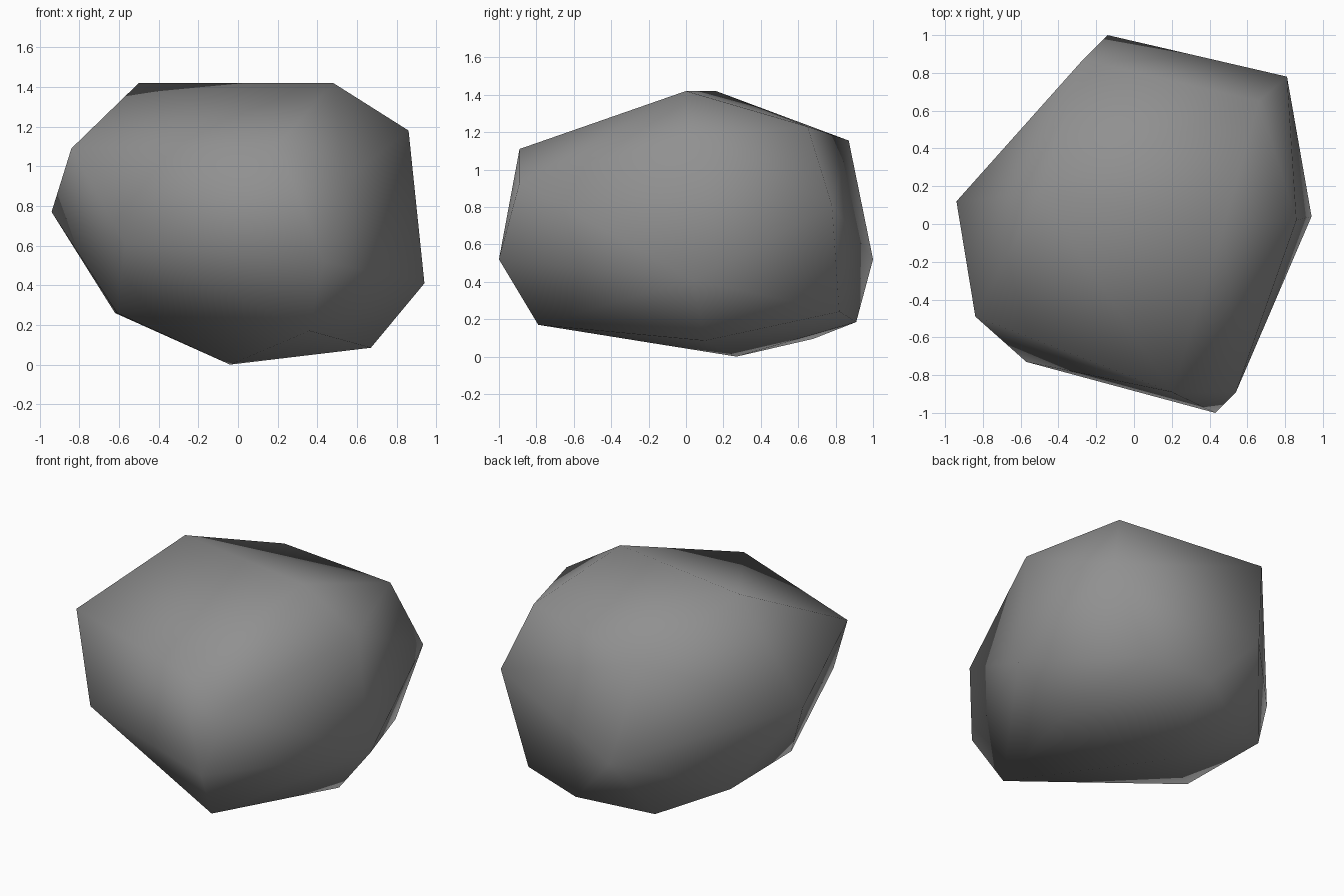
import bpy
import bmesh

# Remove only the default cube
default_cube = bpy.data.objects.get("Cube")
if default_cube:
    bpy.data.objects.remove(default_cube, do_unlink=True)


def make_material(name, color):
    material = bpy.data.materials.new(name)
    material.use_nodes = True
    material.diffuse_color = color
    shader = material.node_tree.nodes["Principled BSDF"]
    shader.inputs["Base Color"].default_value = color
    return material


def make_hull(name, corners, material):
    """Wrap a set of corner points in a convex, smooth shaded skin."""
    bm = bmesh.new()
    for corner in corners:
        bm.verts.new(corner)
    hull = bmesh.ops.convex_hull(bm, input=bm.verts[:])
    unused = [v for v in bm.verts if not v.link_faces]
    bmesh.ops.delete(bm, geom=unused, context="VERTS")
    bmesh.ops.recalc_face_normals(bm, faces=bm.faces[:])
    for face in bm.faces:
        face.smooth = True
    mesh = bpy.data.meshes.new(name)
    bm.to_mesh(mesh)
    bm.free()
    mesh.materials.append(material)
    obj = bpy.data.objects.new(name, mesh)
    bpy.context.collection.objects.link(obj)
    return obj


# Boulder corners, grouped by level
crown = [(-.5, .16, 1.42), (.48, 0, 1.42)]
shoulder = [(.86, .02, 1.18), (.66, .65, 1.23), (-.27, .87, 1.155),
            (-.84, -.49, 1.09), (.2, -.89, 1.11), (.54, -.89, .93)]
waist = [(.81, .78, .81), (-.14, 1, .52), (-.94, .12, .77),
         (-.57, -.73, .61), (.43, -1, .52), (.94, .04, .41)]
base = [(.58, .82, .24), (.17, .91, .185), (-.62, .42, .26),
        (-.61, -.23, .26), (.36, -.79, .17)]
foot = [(.67, .1, .085), (-.25, .68, .095), (-.04, .27, 0)]

stone_grey = make_material("stone grey", (.28, .28, .28, 1))
make_hull("boulder", crown + shoulder + waist + base + foot, stone_grey)
